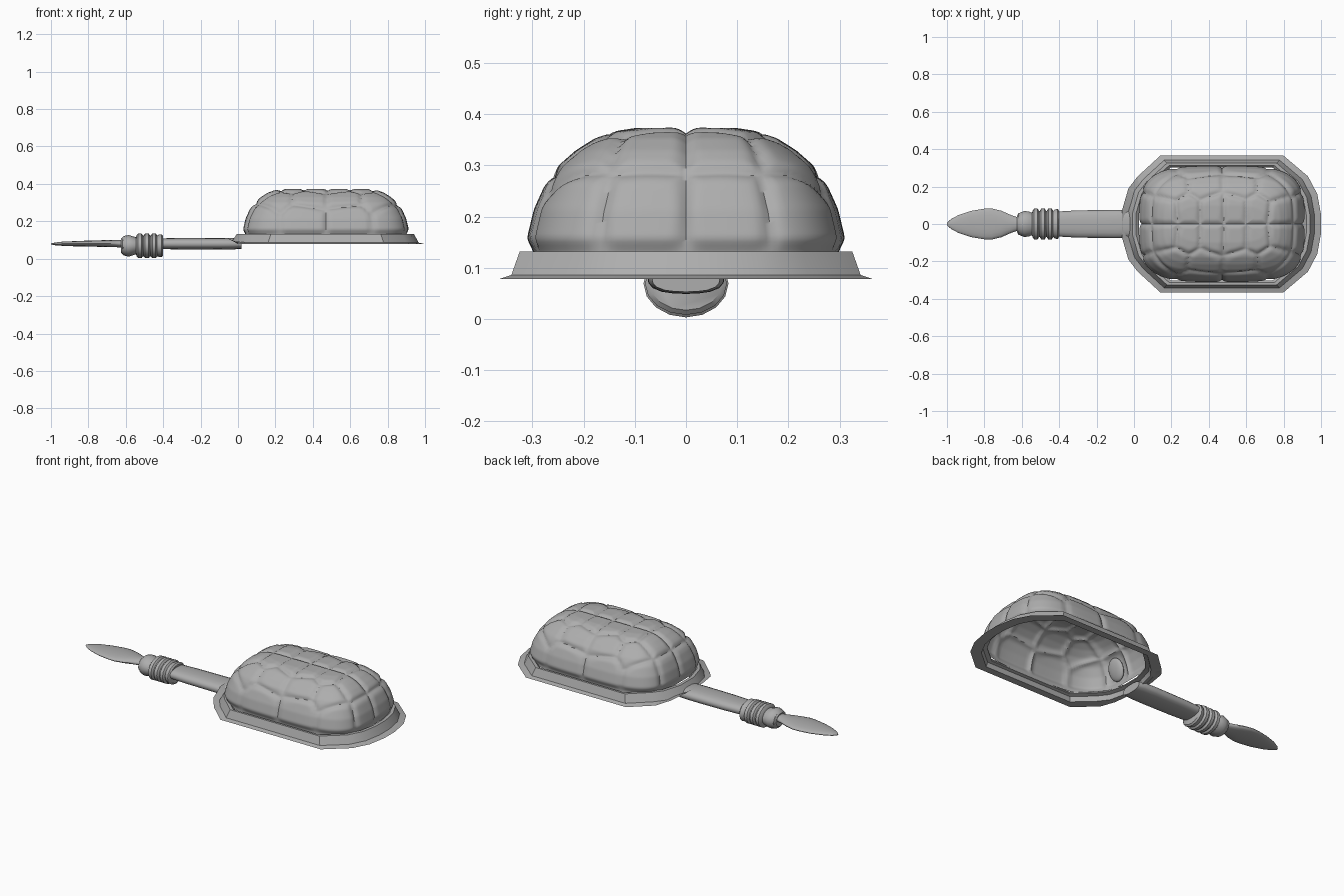
import bpy, bmesh, math
from mathutils import Vector

if "Cube" in bpy.data.objects:
    bpy.data.objects.remove(bpy.data.objects["Cube"])

grey = bpy.data.materials.new("plain grey")
grey.diffuse_color = (0.42, 0.42, 0.42, 1)
grey.use_nodes = True
grey.node_tree.nodes["Principled BSDF"].inputs["Base Color"].default_value = grey.diffuse_color


def finish(bm, name, angle=35):
    bmesh.ops.remove_doubles(bm, verts=bm.verts, dist=0.0004)
    me = bpy.data.meshes.new(name)
    bm.to_mesh(me)
    bm.free()
    ob = bpy.data.objects.new(name, me)
    bpy.context.collection.objects.link(ob)
    me.materials.append(grey)
    bpy.ops.object.select_all(action='DESELECT')
    ob.select_set(True)
    bpy.context.view_layer.objects.active = ob
    bpy.ops.object.shade_smooth_by_angle(angle=math.radians(angle))
    return ob


def loft(rings, closed=False, caps=False):
    """Skin a list of equally long point rings."""
    bm = bmesh.new()
    vs = [[bm.verts.new(p) for p in r] for r in rings]
    n = len(vs[0])
    pairs = list(zip(vs, vs[1:])) + ([(vs[-1], vs[0])] if closed else [])
    for a, b in pairs:
        for i in range(n):
            j = (i + 1) % n
            bm.faces.new((a[i], a[j], b[j], b[i]))
    if caps:
        bm.faces.new(vs[0][::-1])
        bm.faces.new(vs[-1])
    return bm


def sample(profile, t):
    """Point at fraction t of a polyline, by length."""
    pts = [Vector(p) for p in profile]
    lens = [(b - a).length for a, b in zip(pts, pts[1:])]
    s = t * sum(lens)
    for a, b, l in zip(pts, pts[1:], lens):
        if s <= l:
            return a.lerp(b, s / l)
        s -= l
    return pts[-1]


# --- domed shell with raised plates -------------------------------------
CX = 0.47
profile = [(0, .115), (0, .16), (.012, .21), (.032, .255), (.058, .292), (.09, .32),
           (.125, .342), (.16, .355), (.20, .361), (.298, .362)]
SEG, ROWS, POW = 192, 64, 3.8
rings = []
for k in range(ROWS + 1):
    d, z = sample(profile, k / ROWS)
    a, b = 0.43 - d, max(0.298 - d, 0)
    ring = []
    for i in range(SEG):
        c, s = math.cos(2 * math.pi * i / SEG), math.sin(2 * math.pi * i / SEG)
        r = (abs(c) ** POW + abs(s) ** POW) ** (-1 / POW)
        ring.append((CX + a * c * r, b * s * r, z))
    rings.append(ring)
bm = loft(rings)
bmesh.ops.remove_doubles(bm, verts=bm.verts, dist=0.0004)
bm.normal_update()

# plate centres, mirrored in y: side row, shoulder row, crown row
half = [(.34, .29, .215), (.60, .29, .215), (.12, .23, .21), (.82, .23, .21),
        (.06, .075, .21), (.885, .07, .21),
        (.37, .205, .335), (.58, .205, .335), (.21, .19, .325), (.74, .19, .325),
        (.18, .07, .33), (.78, .065, .33),
        (.285, .08, .365), (.42, .08, .365), (.54, .08, .365), (.66, .08, .365)]
seeds = [Vector((x, y * m, z)) for x, y, z in half for m in (1, -1)]
moves = []
for v in bm.verts:
    ds = sorted((v.co - s).length for s in seeds)
    k = min(1, (ds[1] - ds[0]) / 0.055)
    fade = max(0, min(1, (v.co.z - 0.13) / 0.025))
    moves.append(v.normal * 0.012 * (1 - (1 - k) ** 2) * fade)
for v, m in zip(bm.verts, moves):
    v.co += m
finish(bm, "shell_dome", 50)

# oval plate on the handle end of the shell
bm = bmesh.new()
bmesh.ops.create_uvsphere(bm, u_segments=24, v_segments=12, radius=1)
for v in bm.verts:
    x, y, z = v.co
    v.co = (.066 + .018 * x + .022 * z, -.07 + .055 * y, .205 + .062 * z - .006 * x)
finish(bm, "oval_plate", 50)

# --- flanged rim ----------------------------------------------------------
top = [(1.0, .05), (.98, .16), (.93, .255), (.80, .365), (.14, .365),
       (.02, .255), (-.03, .19), (-.065, .07)]
outline = top + [(x, -y) for x, y in reversed(top)]
RX = 0.465
section = [(1, .078), (.935, .086), (.89, .132), (.855, .132), (.825, .118),
           (.825, .112), (.87, .106), (.885, .078)]
rings = []
for s, z in section:
    ring = []
    for x, y in outline:
        px = RX + (x - RX) * s
        # the rim lifts where the handle meets it
        ring.append((px, y * s, max(z, .08 - .5 * px) if px < 0 else z))
    rings.append(ring)
finish(loft(rings, closed=True), "shell_rim", 30)


# --- handle, grip rings and blade -----------------------------------------
def rod(name, stations, n=16, power=2.0, angle=40):
    """Loft rounded sections (x, half width, half height, centre z) along x."""
    rings = []
    for x, ry, rz, cz in stations:
        ring = []
        for i in range(n):
            t = 2 * math.pi * i / n
            c, s = math.cos(t), math.sin(t)
            r = (abs(c) ** power + abs(s) ** power) ** (-1 / power)
            ring.append((x, ry * c * r, cz + rz * s * r))
        rings.append(ring)
    return finish(loft(rings, caps=True), name, angle)


rod("handle", [(-.42, .066, .029, .08), (-.30, .073, .030, .08), (-.10, .075, .031, .08),
               (-.02, .074, .030, .08), (.02, .066, .025, .078)], 20, 2.6)

grip = [(-.625, .045, .038), (-.61, .060, .052), (-.585, .070, .058), (-.56, .066, .050),
        (-.545, .060, .046)]
for x in (-.525, -.487, -.449):
    grip += [(x - .017, .070, .056), (x - .009, .083, .066), (x + .009, .083, .066),
             (x + .017, .070, .056)]
grip += [(-.422, .078, .060), (-.408, .080, .061), (-.40, .070, .052)]
rod("grip_rings", [(x, ry, rz, .069) for x, ry, rz in grip], 16)

rod("blade", [(-1.0, .006, .003, .079), (-.98, .025, .007, .079), (-.94, .047, .011, .080),
              (-.87, .070, .014, .080), (-.80, .082, .016, .081), (-.76, .083, .017, .081),
              (-.71, .071, .018, .081), (-.66, .049, .019, .081), (-.63, .038, .020, .080),
              (-.60, .036, .021, .078)], 20)

# collar between blade and grip
rod("collar", [(-.624, .045, .030, .072), (-.618, .058, .040, .072),
               (-.608, .058, .040, .072), (-.602, .045, .030, .072)], 16)
